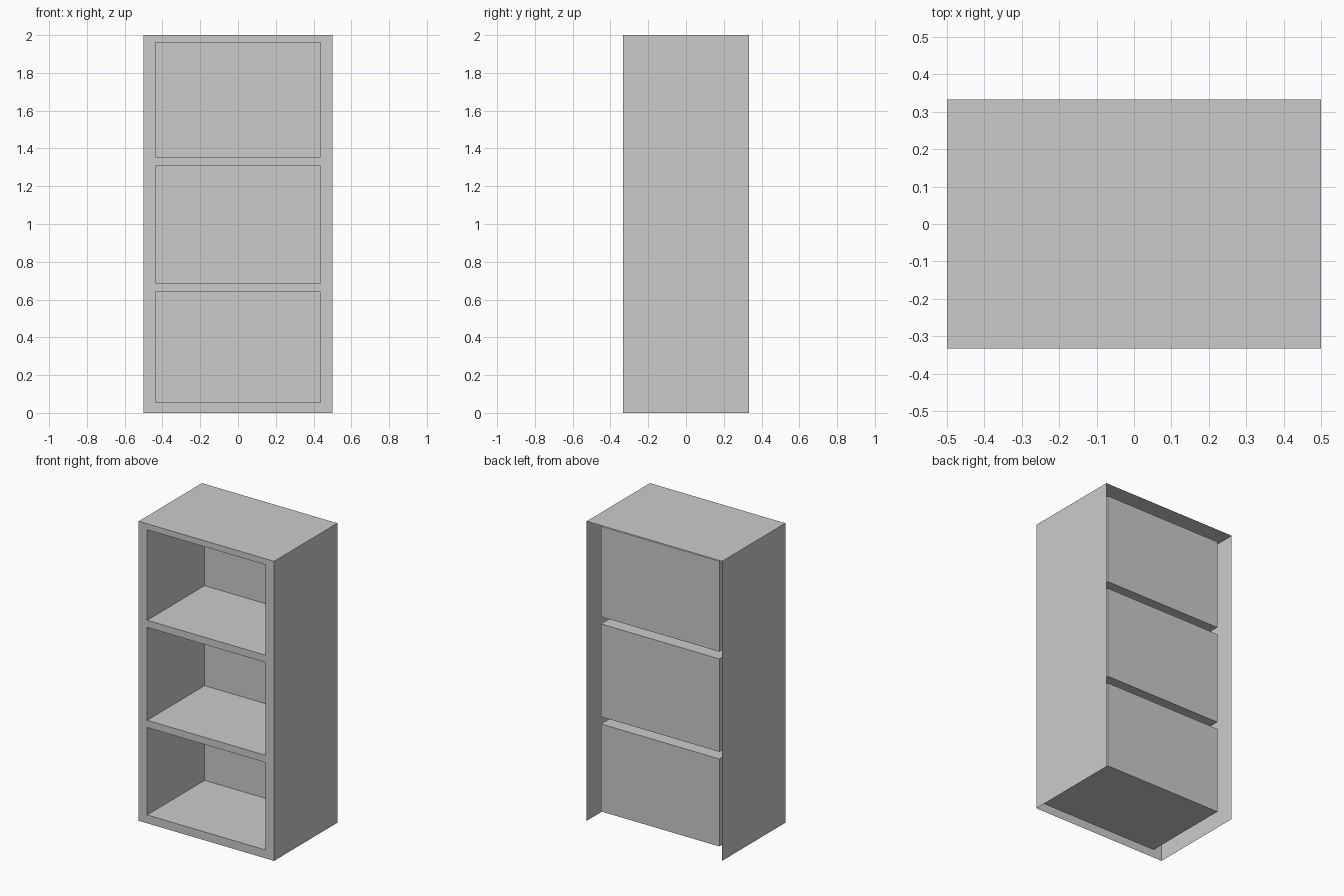
import bpy, bmesh
from mathutils import Vector

if "Cube" in bpy.data.objects:
    bpy.data.objects.remove(bpy.data.objects["Cube"])

W, D, H = 0.5, 1 / 3, 2.0          # half width, half depth, height
IN_X = 0.437                       # half width of the openings
BACK_Y = 0.272                     # depth reached by the compartments
BAYS = {"lower": (0.056, 0.64), "middle": (0.688, 1.308), "upper": (1.356, 1.96)}


def finish(name, bm):
    mesh = bpy.data.meshes.new(name)
    bm.to_mesh(mesh)
    bm.free()
    obj = bpy.data.objects.new(name, mesh)
    bpy.context.collection.objects.link(obj)
    return obj


def open_box(name, lo, hi, open_sides, inward=False):
    """Box of single-sided panels with the sides facing open_sides left out."""
    lo, hi = Vector(lo), Vector(hi)
    bm = bmesh.new()
    bmesh.ops.create_cube(bm, size=1)
    bmesh.ops.scale(bm, vec=hi - lo, verts=bm.verts)
    bmesh.ops.translate(bm, vec=(lo + hi) / 2, verts=bm.verts)
    bm.normal_update()
    gone = [f for f in bm.faces
            if any(f.normal.dot(Vector(s)) > 0.9 for s in open_sides)]
    bmesh.ops.delete(bm, geom=gone, context='FACES')
    if inward:
        bmesh.ops.reverse_faces(bm, faces=bm.faces)
    return finish(name, bm)


FRONT, BACK, BOTTOM = (0, -1, 0), (0, 1, 0), (0, 0, -1)

# Outer case: two sides and a top, open at the back and underneath
open_box("outer_case", (-W, -D, 0), (W, D, H), [FRONT, BACK, BOTTOM])

# Compartments: recessed trays open to the front
for label, (z0, z1) in BAYS.items():
    open_box(label + "_compartment", (-IN_X, -D, z0), (IN_X, BACK_Y, z1),
             [FRONT], inward=True)

# Front frame: flat grid with the three openings left out
xs = [-W, -IN_X, IN_X, W]
zs = [0] + [z for bay in BAYS.values() for z in bay] + [H]
bm = bmesh.new()
grid = [[bm.verts.new((x, -D, z)) for x in xs] for z in zs]
for j in range(len(zs) - 1):
    for i in range(len(xs) - 1):
        if i == 1 and j % 2 == 1:
            continue
        bm.faces.new((grid[j][i], grid[j][i + 1], grid[j + 1][i + 1], grid[j + 1][i]))
finish("front_frame", bm)
